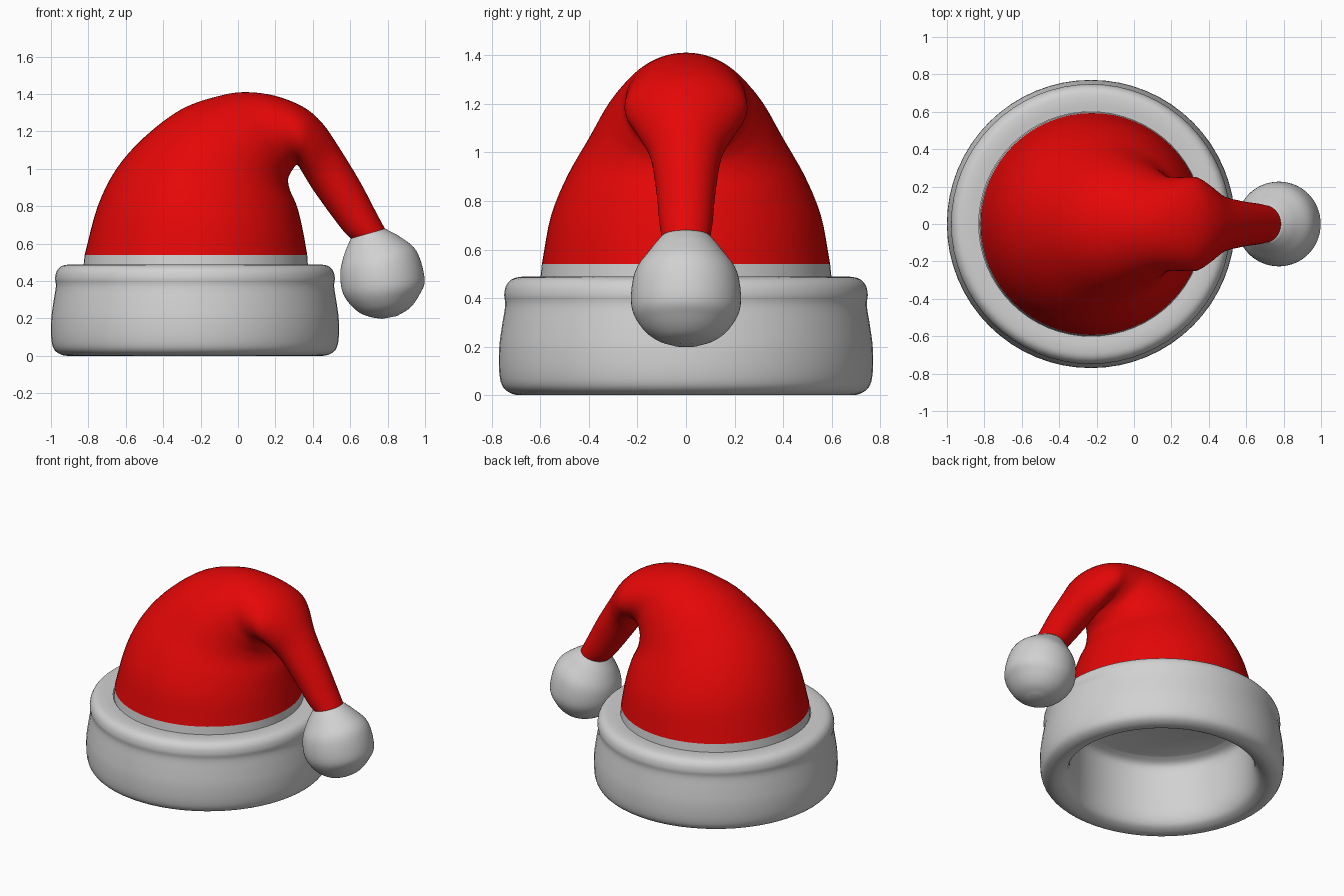
import bpy, bmesh, math
from mathutils import Vector

if "Cube" in bpy.data.objects:
    bpy.data.objects.remove(bpy.data.objects["Cube"])


def material(name, color):
    m = bpy.data.materials.new(name)
    m.use_nodes = True
    m.diffuse_color = (*color, 1)
    m.node_tree.nodes["Principled BSDF"].inputs["Base Color"].default_value = (*color, 1)
    return m


RED = material("red felt", (0.78, 0.002, 0.002))
WHITE = material("white fleece", (0.64, 0.64, 0.64))
CENTRE_X = -0.23
SIDES = 64


def finish(name, bm, mat, angle=50):
    bmesh.ops.recalc_face_normals(bm, faces=bm.faces)
    mesh = bpy.data.meshes.new(name)
    bm.to_mesh(mesh)
    bm.free()
    mesh.materials.append(mat)
    ob = bpy.data.objects.new(name, mesh)
    bpy.context.collection.objects.link(ob)
    bpy.ops.object.select_all(action="DESELECT")
    ob.select_set(True)
    bpy.context.view_layer.objects.active = ob
    bpy.ops.object.shade_smooth_by_angle(angle=math.radians(angle))


def spline(rows, steps):
    """Catmull-Rom interpolation through rows of numbers."""
    pts = [Vector(r) for r in rows]
    pts = [2 * pts[0] - pts[1]] + pts + [2 * pts[-1] - pts[-2]]
    out = []
    for a, b, c, d in zip(pts, pts[1:], pts[2:], pts[3:]):
        for i in range(steps):
            t = i / steps
            out.append(0.5 * (2 * b + (c - a) * t + (2 * a - 5 * b + 4 * c - d) * t * t
                              + (3 * b - a - 3 * c + d) * t ** 3))
    return out + [pts[-2]]


def bridge(bm, rings):
    for a, b in zip(rings, rings[1:]):
        for i in range(SIDES):
            j = (i + 1) % SIDES
            bm.faces.new((a[i], a[j], b[j], b[i]))


def loft(rows, steps):
    """Elliptic rings: outer x, outer z, inner x, inner z, half width in y."""
    bm = bmesh.new()
    rings = []
    for r in spline(rows, steps):
        outer, inner = Vector((r[0], 0, r[1])), Vector((r[2], 0, r[3]))
        mid, half = (outer + inner) / 2, (outer - inner) / 2
        rings.append([bm.verts.new(mid + half * math.cos(u) + Vector((0, r[4] * math.sin(u), 0)))
                      for u in (math.tau * i / SIDES for i in range(SIDES))])
    bridge(bm, rings)
    return bm, rings


# Cap: tapering, folded over to the left side
cap_rows = [
    (-.82, .54, .37, .54, .593), (-.75, .8, .345, .68, .555),
    (-.65, 1.0, .315, .8, .487), (-.5, 1.17, .28, .88, .41),
    (-.3, 1.32, .268, .93, .345), (-.1, 1.39, .272, .96, .292),
    (.04, 1.41, .285, .985, .256), (.2, 1.39, .302, 1.01, .25),
    (.35, 1.33, .318, 1.02, .25), (.45, 1.245, .345, .98, .21),
    (.54, 1.115, .4, .89, .15), (.65, .935, .5, .75, .122),
    (.737, .77, .57, .66, .11), (.786, .678, .605, .627, .1)]
bm, _ = loft(cap_rows, 4)
finish("cap", bm, RED, 80)

# Pale band joining the cap and the brim
bm, _ = loft([(-.826, .48, .374, .48, .599), (-.82, .54, .37, .54, .593)], 1)
finish("cap_band", bm, WHITE)

# Pompom with a short neck
pom_rows = [(.787, .68, .603, .627, .1), (.865, .637, .567, .54, .152),
            (.955, .56, .547, .44, .212), (.998, .41, .563, .33, .225),
            (.972, .33, .63, .245, .186), (.92, .257, .7, .21, .125),
            (.85, .213, .77, .198, .05)]
bm, rings = loft(pom_rows, 5)
bm.faces.new(rings[0])
bm.faces.new(rings[-1])
finish("pompom", bm, WHITE)

# Brim: turned profile of the rolled cuff, hollow underneath
profile = spline([(.6, .486), (.66, .489), (.71, .481), (.738, .455), (.748, .415),
                  (.744, .37), (.758, .28), (.769, .19), (.768, .09), (.75, .03),
                  (.7, .002), (.65, .008), (.607, .04), (.582, .12), (.577, .28),
                  (.575, .39), (.555, .44), (.5, .468)], 4)
bm = bmesh.new()
rings = [[bm.verts.new((CENTRE_X + p[0] * math.cos(u), p[0] * math.sin(u), p[1]))
          for u in (math.tau * i / SIDES for i in range(SIDES))]
         for p in profile]
bridge(bm, rings)
bm.faces.new(rings[-1])  # ceiling inside the hat
finish("brim", bm, WHITE)
